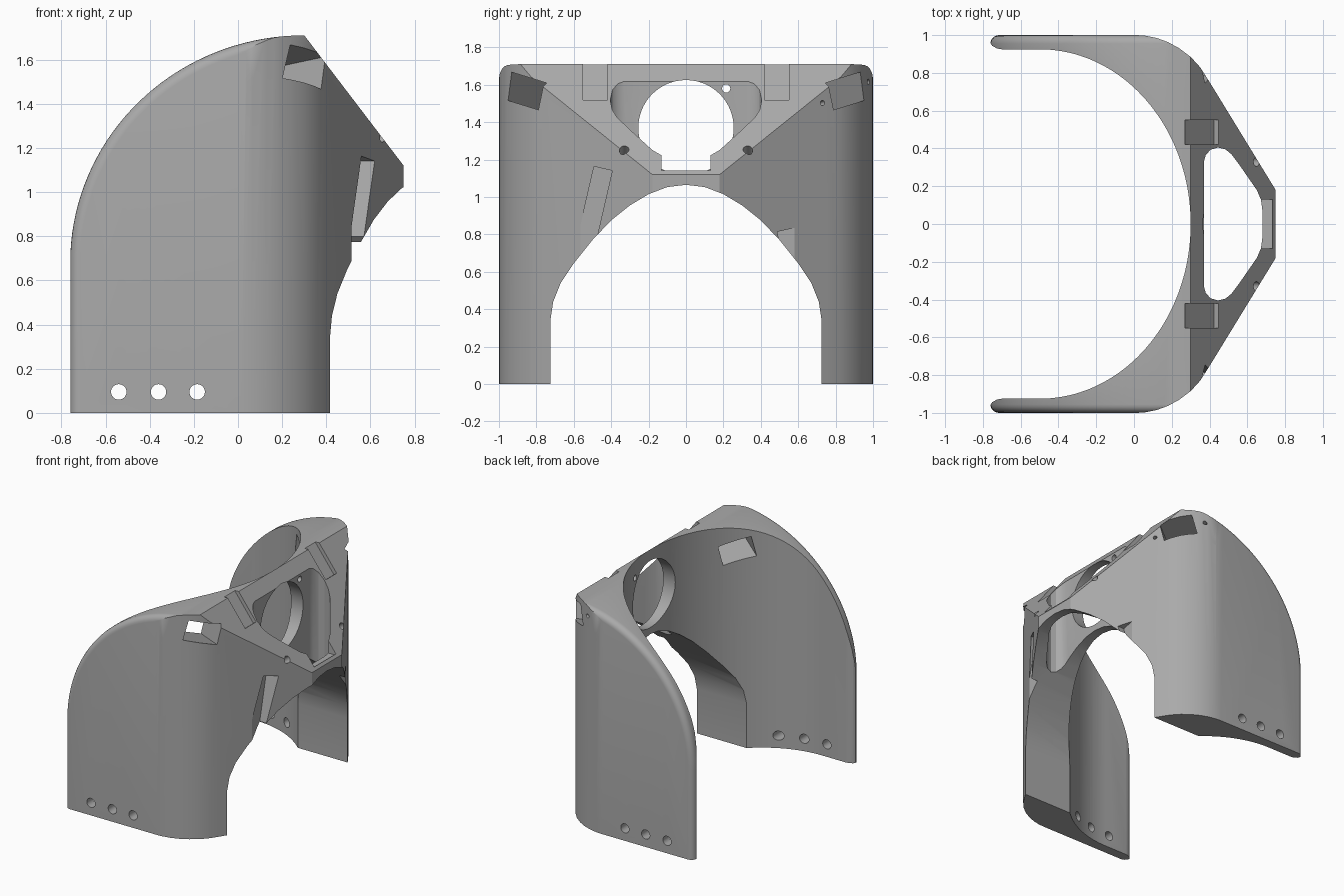
import bpy, bmesh, math
from math import radians, sin, cos, pi
from mathutils import Matrix, Vector

if "Cube" in bpy.data.objects:
    bpy.data.objects.remove(bpy.data.objects["Cube"], do_unlink=True)

grey = bpy.data.materials.new("plain_grey")
grey.use_nodes = True
GREY = (0.4, 0.4, 0.4, 1)
grey.diffuse_color = GREY
grey.node_tree.nodes["Principled BSDF"].inputs["Base Color"].default_value = GREY


def to_object(name, bm):
    bmesh.ops.recalc_face_normals(bm, faces=bm.faces[:])
    mesh = bpy.data.meshes.new(name)
    bm.to_mesh(mesh)
    bm.free()
    mesh.materials.append(grey)
    obj = bpy.data.objects.new(name, mesh)
    bpy.context.collection.objects.link(obj)
    return obj


def prism(name, points, axis, lo, hi, round_ends=0):
    """Extrude a 2D outline along an axis, optionally rounding both cap rims."""
    place = {"x": lambda p, t: (t, p[0], p[1]),
             "y": lambda p, t: (p[0], t, p[1]),
             "z": lambda p, t: (p[0], p[1], t)}[axis]
    bm = bmesh.new()
    low = [bm.verts.new(place(p, lo)) for p in points]
    high = [bm.verts.new(place(p, hi)) for p in points]
    caps = [bm.faces.new(low), bm.faces.new(high[::-1])]
    n = len(points)
    for i in range(n):
        j = (i + 1) % n
        bm.faces.new((low[i], high[i], high[j], low[j]))
    bmesh.ops.recalc_face_normals(bm, faces=bm.faces[:])
    if round_ends:
        rims = [e for f in caps for e in f.edges]
        bmesh.ops.bevel(bm, geom=rims, offset=round_ends, segments=5,
                        profile=0.5, affect='EDGES', clamp_overlap=False)
    return to_object(name, bm)


def box(name, center, size, rotation=Matrix.Identity(4)):
    bm = bmesh.new()
    bmesh.ops.create_cube(bm, size=1)
    bm.transform(Matrix.Translation(center) @ rotation @ Matrix.Diagonal((*size, 1)))
    return to_object(name, bm)


def rod(name, center, direction, radius, length, sides=32):
    bm = bmesh.new()
    bmesh.ops.create_cone(bm, cap_ends=True, segments=sides, radius1=radius,
                          radius2=radius, depth=length)
    turn = Vector(direction).to_track_quat('Z', 'Y').to_matrix().to_4x4()
    bm.transform(Matrix.Translation(center) @ turn)
    return to_object(name, bm)


def combine(target, tool, operation='DIFFERENCE'):
    mod = target.modifiers.new("cut", 'BOOLEAN')
    mod.operation = operation
    mod.solver = 'EXACT'
    mod.object = tool
    bpy.context.view_layer.objects.active = target
    bpy.ops.object.modifier_apply(modifier=mod.name)
    bpy.data.objects.remove(tool, do_unlink=True)


def mirrored(half):
    """Close an outline by mirroring its second half across y = 0."""
    return half + [(x, -y) for x, y in reversed(half) if y > 0]


# Outer plan: straight sides, rounded shoulders, blunt pointed nose
outer = mirrored([(-0.9, 1.001), (0, 1.001), (0.06, 0.997), (0.12, 0.985), (0.18, 0.963),
                  (0.24, 0.93), (0.3, 0.885), (0.35, 0.83), (0.395, 0.76), (0.75, 0.18)])
shell = prism("shell", outer, "z", 0, 2)

# Side profile: rounded back, flat slope down to the nose
steps = 36
profile = [(-0.76, -0.3)]
for i in range(steps + 1):
    a = pi / 2 * i / steps
    profile.append((0.3 - 1.06 * cos(a), 0.68 + 1.03 * sin(a)))
profile += [(0.75, 1.12), (0.75, -0.3)]
combine(shell, prism("side_profile", profile, "y", -1, 1, 0.045), 'INTERSECT')

# Hollow inside, flaring at the open back ends
inner = [(-1, 0.99), (-0.765, 0.965), (-0.75, 0.943), (-0.725, 0.929), (-0.7, 0.925)]
for i in range(41):
    a = pi / 2 * (1 - i / 40)
    inner.append((-0.5 + 0.8 * cos(a), 0.925 * sin(a)))
inner[-1] = (0.3, 0)
combine(shell, prism("hollow", mirrored(inner), "z", -0.5, 2.5))

# Arch under the front
arch = [(0.725, -0.2), (0.725, 0.34), (0.71, 0.44), (0.67, 0.54), (0.6, 0.645), (0.5, 0.77),
        (0.4, 0.875), (0.3, 0.955), (0.2, 1.015), (0.1, 1.053)]
arch = arch + [(0, 1.065)] + [(-y, z) for y, z in reversed(arch)]
combine(shell, prism("arch", arch, "x", -0.4, 1.2))

# Vertical pocket behind the nose
pocket = mirrored([(0.37, 0.33), (0.38, 0.365), (0.405, 0.393), (0.445, 0.405), (0.485, 0.395),
                   (0.515, 0.37), (0.56, 0.31), (0.65, 0.18), (0.672, 0.13), (0.68, 0.07)])
combine(shell, prism("pocket", pocket, "z", 0.5, 2.5))

# Round opening in the inner wall and the notch in the nose lip
combine(shell, rod("round_opening", (0.33, 0, 1.37), (1, 0, 0), 0.255, 0.2, 64))
combine(shell, box("nose_notch", (0.667, 0, 1.23), (0.135, 0.26, 0.2)))

# Row of holes near the bottom of both side walls
for x in (-0.54, -0.36, -0.185):
    combine(shell, rod("side_hole", (x, 0, 0.095), (0, 1, 0), 0.035, 2.4))

slope = Matrix.Rotation(math.atan2(0.59, 0.45), 4, 'Y')
slope_normal = Vector((0.59, 0, 0.45)).normalized()
for s in (1, -1):
    # Tilted window in each shoulder, with screw holes beside it
    turn = (Matrix.Rotation(s * radians(35), 4, 'Z') @ Matrix.Rotation(radians(-10), 4, 'Y')
            @ Matrix.Rotation(s * radians(14), 4, 'X'))
    axis = (0.8, 0.57 * s, 0.15)
    combine(shell, box("window", (0.22, 0.8 * s, 1.548), (0.7, 0.24, 0.15), turn))
    combine(shell, rod("screw_hole", (0.14, 0.97 * s, 1.615), axis, 0.014, 0.12, 16))
    combine(shell, rod("screw_hole", (0.4, 0.72 * s, 1.5), axis, 0.014, 0.12, 16))
    combine(shell, rod("shoulder_hole", (0.07, 0.85 * s, 1.485), (0, 1, 0), 0.032, 0.5))
    # Slope holes, wall holes and slots in the top band
    combine(shell, rod("slope_hole", (0.645, 0.33 * s, 1.25), slope_normal, 0.025, 0.14, 24))
    combine(shell, rod("wall_hole", (0.33, 0.215 * s, 1.58), (1, 0, 0), 0.022, 0.2, 24))
    combine(shell, box("band_slot", (0.373, 0.485 * s, 1.625), (0.26, 0.13, 0.07), slope))

# Leaning grooves on the nose sides, long on the right and short on the left
combine(shell, box("long_groove", (0.58, -0.515, 0.84), (0.13, 0.1, 0.64),
                   Matrix.Rotation(radians(-13), 4, 'X')))
combine(shell, box("short_groove", (0.56, 0.575, 0.68), (0.11, 0.11, 0.3),
                   Matrix.Rotation(radians(13), 4, 'X')))

# Smooth shading with sharp creases
bpy.ops.object.select_all(action='DESELECT')
shell.select_set(True)
bpy.context.view_layer.objects.active = shell
bpy.ops.object.shade_smooth_by_angle(angle=radians(30))
